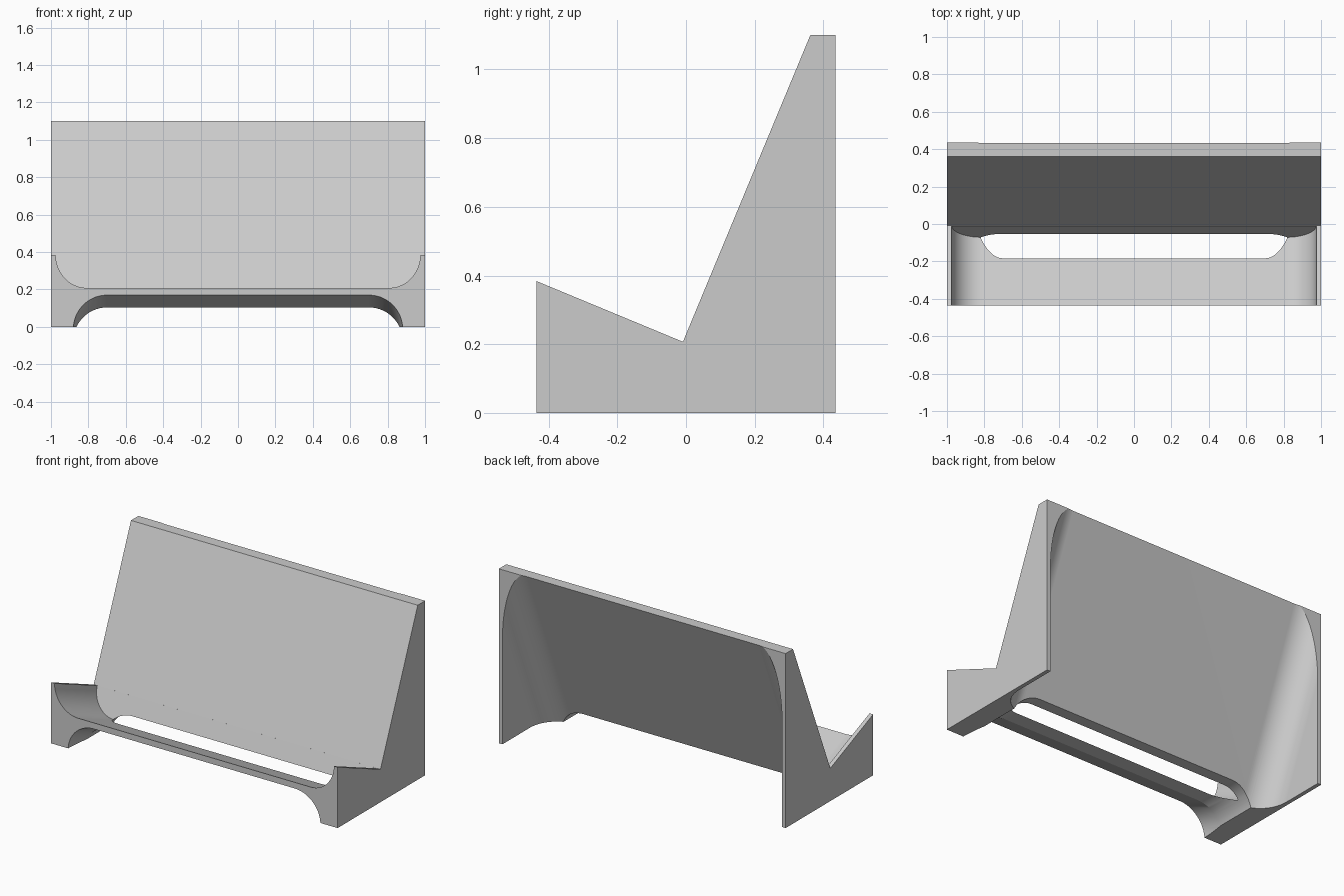
import bpy
import bmesh
from math import sin, cos, pi, radians
from mathutils import Vector

cube = bpy.data.objects.get("Cube")
if cube:
    bpy.data.objects.remove(cube)

# One plain grey plastic
grey = bpy.data.materials.new("light_grey")
grey.use_nodes = True
colour = (0.6, 0.6, 0.6, 1)
grey.diffuse_color = colour
grey.node_tree.nodes["Principled BSDF"].inputs["Base Color"].default_value = colour

# The back rest leans by this angle; the seat channel is square to it
LEAN = radians(22.5)
X, Y, Z = Vector((1, 0, 0)), Vector((0, 1, 0)), Vector((0, 0, 1))
UP_BACK = Vector((0, sin(LEAN), cos(LEAN)))
INTO_BACK = Vector((0, cos(LEAN), -sin(LEAN)))


def prism(name, profile, origin, u, v, sweep, start, end):
    """Sweep a flat profile, drawn on axes u and v, along a direction."""
    bm = bmesh.new()
    rings = [[bm.verts.new(Vector(origin) + u * a + v * b + sweep * t)
              for a, b in profile] for t in (start, end)]
    n = len(profile)
    for ring in rings:
        bm.faces.new(ring)
    for i in range(n):
        j = (i + 1) % n
        bm.faces.new((rings[0][i], rings[0][j], rings[1][j], rings[1][i]))
    bmesh.ops.recalc_face_normals(bm, faces=bm.faces)
    mesh = bpy.data.meshes.new(name)
    bm.to_mesh(mesh)
    bm.free()
    obj = bpy.data.objects.new(name, mesh)
    bpy.context.collection.objects.link(obj)
    return obj


def trough(half_width, radius, floor, mouth, steps=20):
    """Flat-bottomed U with round corners, open towards the mouth height."""
    side = 1 if mouth > floor else -1
    half = [(half_width, mouth)]
    for i in range(steps + 1):
        a = pi / 2 * i / steps
        half.append((half_width - radius + radius * cos(a),
                     floor + side * radius * (1 - sin(a))))
    return half + [(-x, h) for x, h in reversed(half)]


# Solid stand from its side outline
outline = [(-0.436, 0), (0.436, 0), (0.436, 1.1), (0.362, 1.1),
           (-0.009, 0.207), (-0.436, 0.384)]
stand = prism("stand", outline, (0, 0, 0), Y, Z, X, -1, 1)
stand.data.materials.append(grey)

cutters = [
    # Rounded channel in the seat, stopping at the back rest
    prism("seat_channel", trough(0.975, 0.165, -0.162, 0.05),
          (0, -0.009, 0.207), X, UP_BACK, INTO_BACK, -0.8, -0.0005),
    # Hollow behind the back rest, between thin side walls
    prism("rear_hollow", trough(0.975, 0.17, 0, 1.3),
          (0, 0.432, 1.1), X, INTO_BACK, UP_BACK, -1.7, 0.4),
    # Arch under the front bar, sloping with the seat
    prism("front_arch", trough(0.88, 0.18, 0.17, -0.5),
          (0, -0.436, 0), X, Z, INTO_BACK, -0.2, 0.5),
    # Level arch underneath, opening the slot
    prism("base_arch", trough(0.88, 0.18, 0.104, -0.4),
          (0, 0, 0), X, Z, Y, -0.6, 0.6),
]

bpy.ops.object.select_all(action="DESELECT")
stand.select_set(True)
bpy.context.view_layer.objects.active = stand
for cutter in cutters:
    cutter.hide_render = True
    cut = stand.modifiers.new(cutter.name, "BOOLEAN")
    cut.operation = "DIFFERENCE"
    cut.solver = "EXACT"
    cut.object = cutter
    bpy.ops.object.modifier_apply(modifier=cut.name)
    bpy.data.objects.remove(cutter)

# Smooth corners, crisp edges
bpy.ops.object.shade_smooth_by_angle(angle=radians(20))
weighted = stand.modifiers.new("even_shading", "WEIGHTED_NORMAL")
weighted.keep_sharp = True
